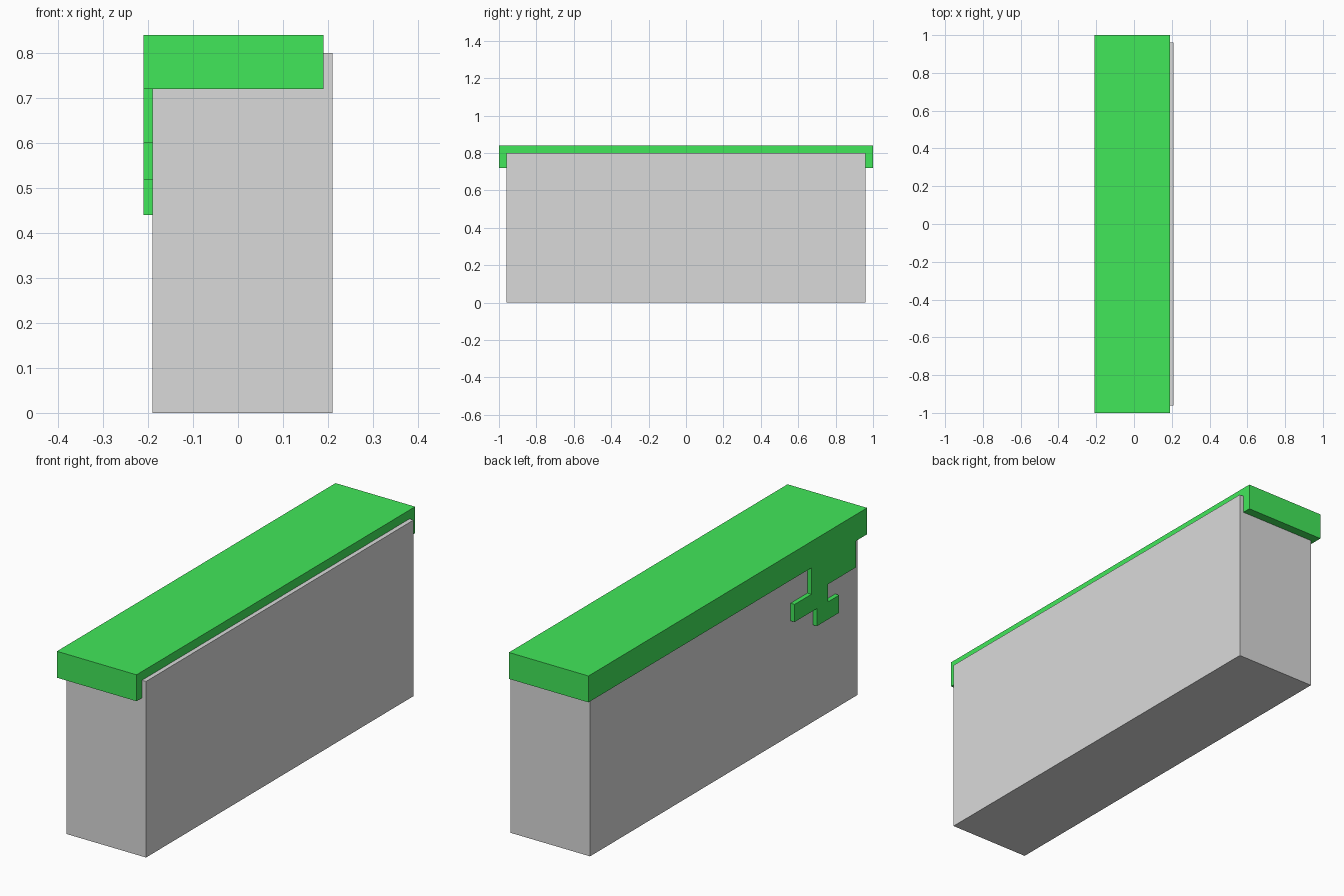
import bpy, bmesh

if "Cube" in bpy.data.objects:
    bpy.data.objects.remove(bpy.data.objects["Cube"])


def material(name, rgb):
    m = bpy.data.materials.new(name)
    m.diffuse_color = (*rgb, 1.0)
    m.use_nodes = True
    m.node_tree.nodes["Principled BSDF"].inputs["Base Color"].default_value = m.diffuse_color
    return m


def prism(name, outline, x0, x1, mat):
    """Extrude a closed (y, z) outline along x."""
    bm = bmesh.new()
    face = bm.faces.new([bm.verts.new((x0, y, z)) for y, z in outline])
    ext = bmesh.ops.extrude_face_region(bm, geom=[face])
    moved = [v for v in ext["geom"] if isinstance(v, bmesh.types.BMVert)]
    bmesh.ops.translate(bm, verts=moved, vec=(x1 - x0, 0, 0))
    bmesh.ops.recalc_face_normals(bm, faces=bm.faces[:])
    mesh = bpy.data.meshes.new(name)
    bm.to_mesh(mesh)
    bm.free()
    mesh.materials.append(mat)
    obj = bpy.data.objects.new(name, mesh)
    bpy.context.collection.objects.link(obj)
    return obj


grey = material("stone grey", (0.70, 0.70, 0.70))
green = material("grass green", (0.055, 0.82, 0.105))

# Stone wall block
wall = prism("wall", [(-0.96, 0), (0.96, 0), (0.96, 0.8), (-0.96, 0.8)],
             -0.19, 0.21, grey)

# Grass cover: side outline with stepped overhang at the front of the left side
outline = [
    (1, 0.84), (1, 0.72),
    (-0.60, 0.72), (-0.60, 0.60), (-0.48, 0.60), (-0.48, 0.52),
    (-0.64, 0.52), (-0.64, 0.44), (-0.80, 0.44), (-0.80, 0.52),
    (-0.72, 0.52), (-0.72, 0.60), (-0.92, 0.60), (-0.92, 0.72),
    (-1, 0.72), (-1, 0.84),
]
cover = prism("grass_cover", outline, -0.21, 0.19, green)

# Hollow the cover where the wall fills it
cut = cover.modifiers.new("wall_recess", 'BOOLEAN')
cut.operation = 'DIFFERENCE'
cut.solver = 'EXACT'
cut.object = wall
